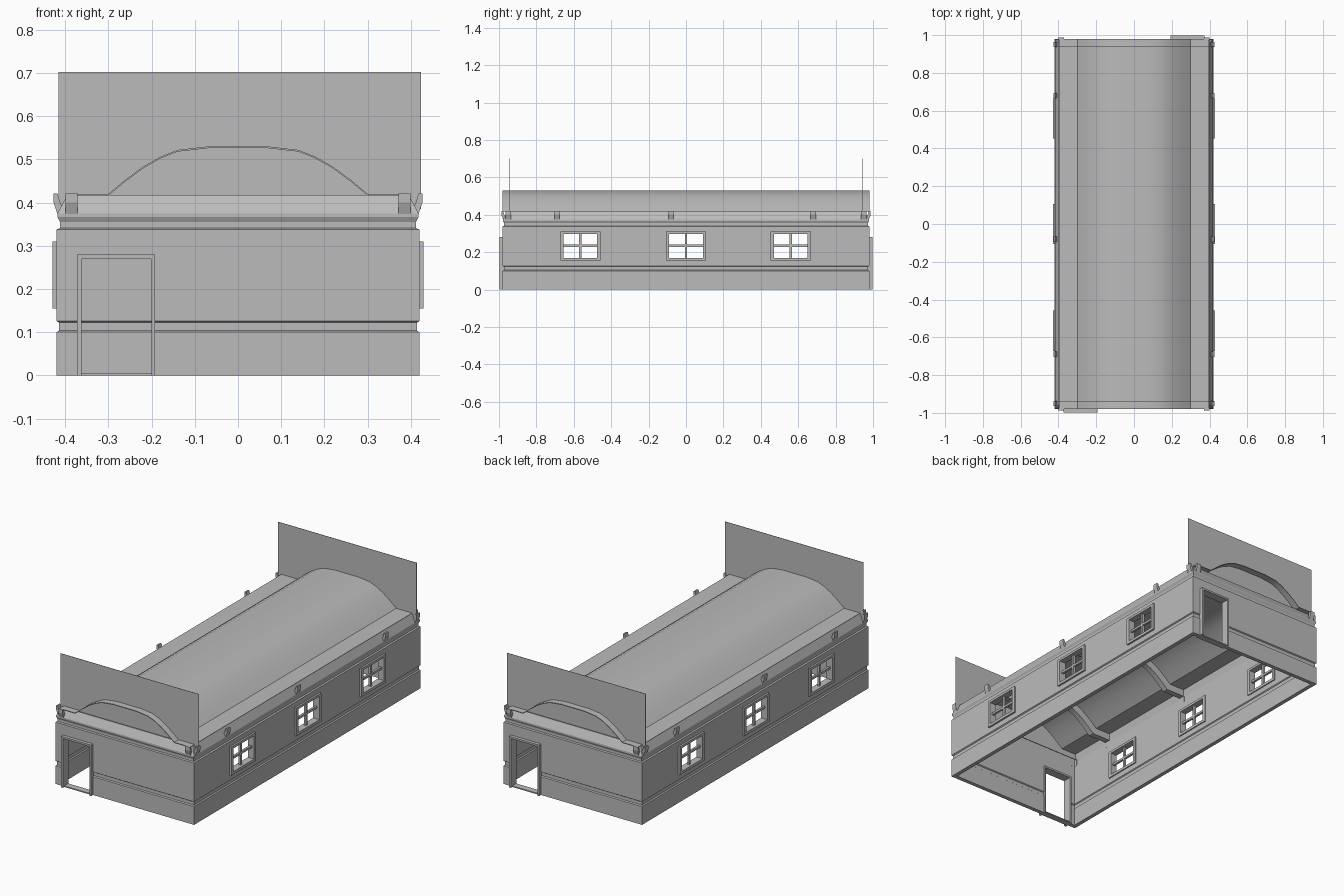
import bpy, bmesh, math
from mathutils import Matrix

if "Cube" in bpy.data.objects:
    bpy.data.objects.remove(bpy.data.objects["Cube"], do_unlink=True)

grey = bpy.data.materials.new("plain_grey")
grey.use_nodes = True
GREY = (0.5, 0.5, 0.5, 1)
grey.diffuse_color = GREY
grey.node_tree.nodes["Principled BSDF"].inputs["Base Color"].default_value = GREY

HX, HY = 0.42, 0.98          # half width and half length of the walls
TURN = Matrix.Rotation(math.pi, 4, "Z")


def finish(bm, name, recalc=True):
    if recalc:
        bmesh.ops.recalc_face_normals(bm, faces=bm.faces)
    mesh = bpy.data.meshes.new(name)
    bm.to_mesh(mesh)
    bm.free()
    mesh.materials.append(grey)
    ob = bpy.data.objects.new(name, mesh)
    bpy.context.collection.objects.link(ob)
    return ob


def add_box(bm, x, y, z):
    """Box from three (low, high) ranges."""
    spans = [(min(r), max(r)) for r in (x, y, z)]
    size = [b - a for a, b in spans]
    mid = [(a + b) / 2 for a, b in spans]
    bmesh.ops.create_cube(bm, size=1, matrix=Matrix.Translation(mid) @ Matrix.Diagonal((*size, 1)))


def add_prism(bm, points, y0, y1, turn=Matrix()):
    """Closed (x, z) outline pushed along y, then moved by a matrix."""
    rows = [[bm.verts.new(turn @ Matrix.Translation((x, y, z)).translation) for x, z in points]
            for y in (y0, y1)]
    n = len(points)
    for i in range(n):
        j = (i + 1) % n
        bm.faces.new((rows[0][i], rows[0][j], rows[1][j], rows[1][i]))
    bm.faces.new(rows[0])
    bm.faces.new(rows[1][::-1])


def both_ends(bm):
    """Repeat everything turned half way round."""
    dup = bmesh.ops.duplicate(bm, geom=bm.verts[:] + bm.edges[:] + bm.faces[:])
    verts = [v for v in dup["geom"] if isinstance(v, bmesh.types.BMVert)]
    bmesh.ops.transform(bm, matrix=TURN, verts=verts)


# Walls: one (inset, height) section swept round the rectangle
section = [(0, 0), (0, .1), (.006, .104), (.006, .122), (0, .126), (0, .338),
           (.008, .341), (.008, .355), (.002, .367), (.002, .375), (.025, .418),
           (.03, .418), (.022, .375), (.022, .126), (.017, .122), (.017, .104), (.022, .1), (.022, 0)]
bm = bmesh.new()
loops = [[bm.verts.new((sx * (HX - d), sy * (HY - d), z))
          for sx, sy in ((-1, -1), (1, -1), (1, 1), (-1, 1))] for d, z in section]
for a, b in zip(loops, loops[1:] + loops[:1]):
    for i in range(4):
        j = (i + 1) % 4
        bm.faces.new((a[i], a[j], b[j], b[i]))
walls = finish(bm, "walls")

# Door and window openings
WINDOWS = (-.565, 0, .56)
DOOR = (-.362, -.2)
bm = bmesh.new()
for y in WINDOWS:
    add_box(bm, (-.6, .6), (y - .09, y + .09), (.17, .30))
add_box(bm, DOOR, (-1.1, -.9), (-.1, .27))
add_box(bm, (-DOOR[0], -DOOR[1]), (.9, 1.1), (-.1, .27))
cutter = finish(bm, "opening_cutter")
cutter.hide_render = True
mod = walls.modifiers.new("openings", "BOOLEAN")
mod.object, mod.operation, mod.solver = cutter, "DIFFERENCE", "EXACT"
bpy.context.view_layer.objects.active = walls
bpy.ops.object.modifier_apply(modifier=mod.name)
bpy.data.objects.remove(cutter, do_unlink=True)

# Window frames with cross bars
bm = bmesh.new()
for side in (-1, 1):
    depth = (side * .392, side * .43)
    bar = (side * .404, side * .416)
    for y in WINDOWS:
        for e in (-1, 1):
            add_box(bm, depth, (y + e * .09, y + e * .107), (.155, .31))
        add_box(bm, depth, (y - .09, y + .09), (.155, .17))
        add_box(bm, depth, (y - .09, y + .09), (.297, .31))
        add_box(bm, bar, (y - .006, y + .006), (.17, .297))
        add_box(bm, bar, (y - .09, y + .09), (.228, .24))
finish(bm, "window_frames")

# Door frames
bm = bmesh.new()
add_box(bm, (-.373, DOOR[0]), (-.998, -.95), (0, .28))
add_box(bm, (DOOR[1], -.192), (-.998, -.95), (0, .28))
add_box(bm, DOOR, (-.998, -.95), (.27, .28))
add_box(bm, DOOR, (-.985, -.95), (0, .006))
both_ends(bm)
finish(bm, "door_frames")

# Vaulted roof with flat eaves
half = [(.3, .42), (.262, .452), (.22, .483), (.18, .506), (.14, .522), (.07, .53)]
arch = half + [(-x, z) for x, z in reversed(half)]
outer = [(.396, .42)] + arch + [(-.396, .42)]
bm = bmesh.new()
add_prism(bm, outer + [(x, z - .004) for x, z in reversed(outer)], -.98, .98)
roof = finish(bm, "roof")

# Arched ribs under the roof
bm = bmesh.new()
inner = [(x * .93, z - .042) for x, z in arch]
rib = [(.39, .418)] + arch + [(-.39, .418), (-.39, .378)] + inner[::-1] + [(.39, .378)]
for y in (-.68, -.08, .68):
    add_prism(bm, rib, y - .016, y + .016)
ribs = finish(bm, "roof_ribs")

for ob in (roof, ribs):
    bpy.ops.object.select_all(action="DESELECT")
    ob.select_set(True)
    bpy.context.view_layer.objects.active = ob
    bpy.ops.object.shade_smooth_by_angle(angle=math.radians(30))

# Tall thin end panels
bm = bmesh.new()
for y in (-.942, .942):
    add_box(bm, (-.416, .424), (y - .001, y + .001), (.385, .702))
finish(bm, "end_panels")

# Small eave brackets along the sides and at the corners
bracket = [(.396, .35), (.414, .362), (.427, .4), (.427, .421), (.418, .421), (.41, .395), (.396, .395)]
bm = bmesh.new()
for y in (-.95, -.69, -.08, .68, .95):
    for sign in (1, -1):
        add_prism(bm, [(sign * x, z) for x, z in bracket], y - .014, y + .014)
for x in (-.385, .385):
    for quarter in (1, -1):
        turn = Matrix.Rotation(quarter * math.pi / 2, 4, "Z")
        add_prism(bm, [(px + HY - HX, z) for px, z in bracket], x - .014, x + .014, turn)
finish(bm, "eave_brackets")
